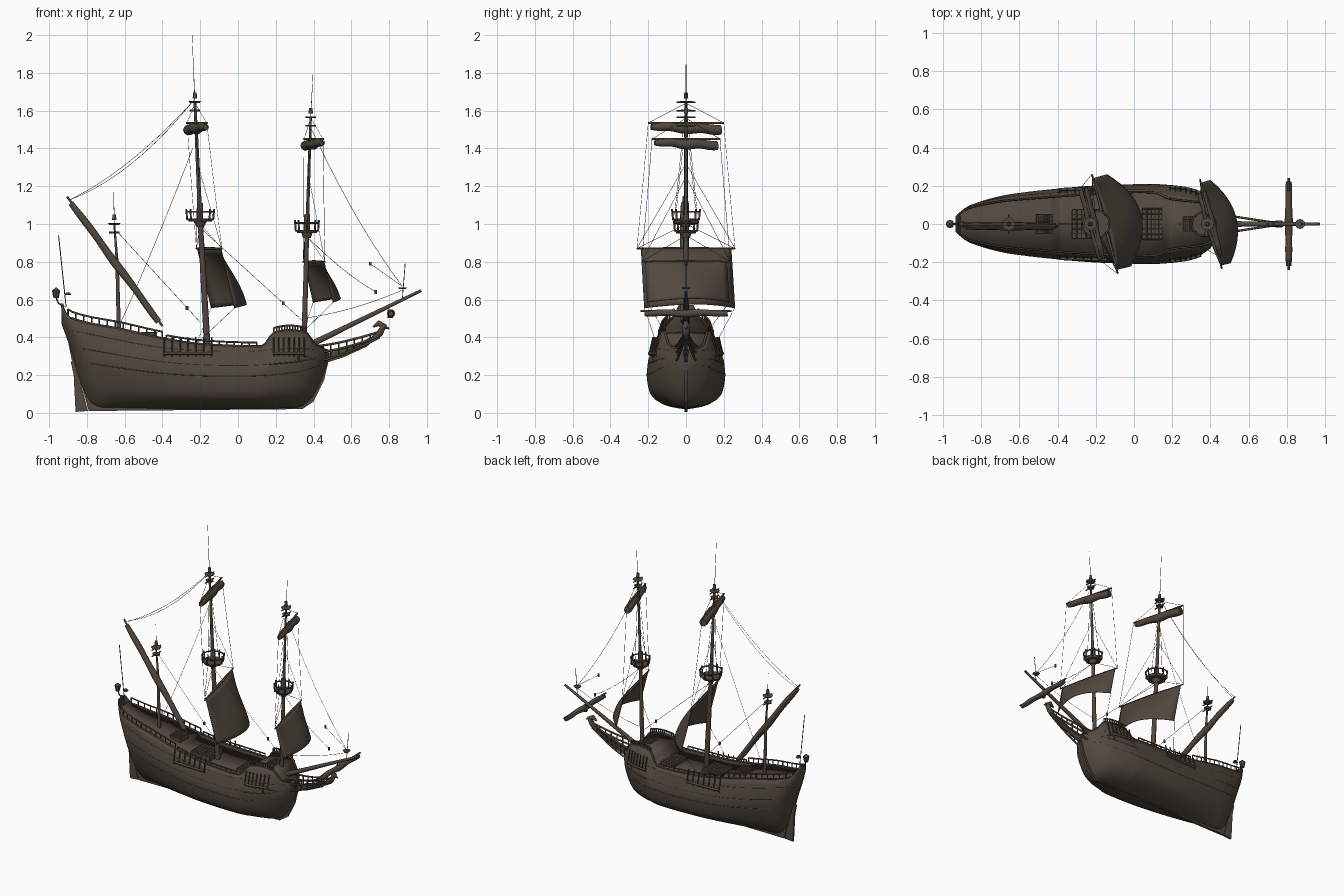
import bpy, bmesh, math
from mathutils import Vector as V

if "Cube" in bpy.data.objects:
    bpy.data.objects.remove(bpy.data.objects["Cube"])
wood = bpy.data.materials.new("weathered_brown")
wood.use_nodes = True
wood.diffuse_color = (0.085, 0.067, 0.05, 1)
wood.node_tree.nodes["Principled BSDF"].inputs["Base Color"].default_value = wood.diffuse_color

def add(name, me, smooth=True):
    ob = bpy.data.objects.new(name, me)
    bpy.context.collection.objects.link(ob)
    me.materials.clear()
    me.materials.append(wood)
    me.polygons.foreach_set("use_smooth", [smooth] * len(me.polygons))
    return ob

def finish(name, bm, smooth=False):
    bmesh.ops.recalc_face_normals(bm, faces=bm.faces)
    me = bpy.data.meshes.new(name)
    bm.to_mesh(me)
    return add(name, me, smooth)

# Round bars, spars or ropes along point paths
def tube(name, paths, r, radii=None, sides=2):
    cu = bpy.data.curves.new(name, "CURVE")
    cu.dimensions, cu.bevel_depth, cu.bevel_resolution = "3D", r, sides
    cu.use_fill_caps = True
    for path in paths:
        sp = cu.splines.new("POLY")
        sp.points.add(len(path) - 1)
        for i, p in enumerate(path):
            sp.points[i].co = (*p, 1)
            sp.points[i].radius = radii[i] if radii else 1
    tmp = bpy.data.objects.new("tmp", cu)
    bpy.context.collection.objects.link(tmp)
    bpy.context.view_layer.update()
    me = bpy.data.meshes.new_from_object(tmp.evaluated_get(bpy.context.evaluated_depsgraph_get()))
    bpy.data.objects.remove(tmp)
    return add(name, me)

# Surface through rows of points
def grid(name, rows, thick, cap=False):
    bm = bmesh.new()
    vs = [[bm.verts.new(p) for p in row] for row in rows]
    for a, b in zip(vs, vs[1:]):
        for i in range(len(a) - 1):
            bm.faces.new((a[i], b[i], b[i + 1], a[i + 1]))
    if cap:
        bm.faces.new(vs[0])
    mod = finish(name, bm, True).modifiers.new("thickness", "SOLIDIFY")
    mod.thickness, mod.offset = thick, 0

# Outline in x, z given thickness along y
def plate(name, outline, half):
    bm = bmesh.new()
    f = bm.faces.new([bm.verts.new((x, -half, z)) for x, z in outline])
    ext = bmesh.ops.extrude_face_region(bm, geom=[f])["geom"]
    bmesh.ops.translate(bm, vec=(0, 2 * half, 0), verts=[v for v in ext if isinstance(v, bmesh.types.BMVert)])
    return finish(name, bm)

def drum(name, c, r1, r2, h, n=12):
    bm = bmesh.new()
    bmesh.ops.create_cone(bm, cap_ends=True, segments=n, radius1=r1, radius2=r2, depth=h)
    finish(name, bm).location = c

# Smooth value from a table of (position, value)
def ease(tab, x):
    n = len(tab)
    i = max([j for j in range(n - 1) if tab[j][0] <= x + 1e-9] or [0])
    slope = lambda a, b: (tab[b][1] - tab[a][1]) / (tab[b][0] - tab[a][0])
    m0, m1 = slope(max(i - 1, 0), i + 1), slope(i, min(i + 2, n - 1))
    h = tab[i + 1][0] - tab[i][0]
    t = (x - tab[i][0]) / h
    return ((2*t**3 - 3*t*t + 1) * tab[i][1] + (t**3 - 2*t*t + t) * h * m0
            + (3*t*t - 2*t**3) * tab[i + 1][1] + (t**3 - t*t) * h * m1)

def span(a, b, n):
    return [a + (b - a) * i / n for i in range(n + 1)]

# Hull lines: half breadth, keel height, top height, inward lean of the top
WIDTH = [(-.93, .04), (-.88, .085), (-.8, .12), (-.65, .157), (-.3, .19), (0, .2), (.2, .197),
         (.33, .17), (.4, .125), (.45, .06), (.475, .012)]
KEEL = [(-.93, .47), (-.88, .33), (-.83, .16), (-.77, .05), (-.65, .03), (.3, .03), (.38, .07), (.44, .18), (.475, .28)]
TOP = [(-.93, .57), (-.89, .505), (-.6, .44), (-.4, .395), (-.2, .365), (.11, .352), (.14, .36),
       (.19, .425), (.36, .425), (.41, .36), (.475, .335)]
LEAN = [(-.93, .95), (-.8, .84), (-.6, .8), (-.3, .82), (.1, .85), (.2, .68), (.36, .72), (.475, .95)]
FULL = [(-.93, 0), (-.8, .1), (-.5, .7), (-.2, 1), (.2, 1), (.35, .6), (.475, .2)]
ROUND = [(0, 0), (.025, .3), (.07, .55), (.2, .86), (.48, 1), (.7, 1), (1, .97)]
VEE = [(0, .03), (.07, .18), (.2, .46), (.48, .83), (.75, 1), (1, 1)]
WALES = ([(-.9, .44), (-.4, .345), (0, .325), (.3, .34), (.45, .33)], [(-.87, .35), (-.4, .27), (0, .25), (.3, .27), (.46, .3)],
         [(-.83, .27), (-.4, .21), (0, .195), (.3, .215), (.45, .26)])

def hull(x, f, side=1, out=0):
    b = ease(FULL, x)
    lean = 1 - (1 - ease(LEAN, x)) * max(0, (f - .6) / .4) ** 1.2
    y = ease(WIDTH, x) * lean * (b * ease(ROUND, f) + (1 - b) * ease(VEE, f)) + out
    return V((x, side * y, ease(KEEL, x) * (1 - f) + ease(TOP, x) * f))

def hull_at(x, z, side, out):
    k = ease(KEEL, x)
    return hull(x, min(1, max(0, (z - k) / (ease(TOP, x) - k))), side, out)

fs = [f ** 1.6 for f in span(0, 1, 16)]
xs = span(-.93, .475, 64)
grid("hull", [[hull(x, f, -1) for f in reversed(fs)] + [hull(x, f) for f in fs[1:]] for x in xs], .008, True)
drop = lambda x: .035 if -.42 < x < .16 else .015
grid("deck", [[hull(x, .97, s) + V((0, 0, .012 - drop(x))) for s in (-1, 1)] for x in xs[1:]], .006)
plate("keel", [(-.79, .01), (.34, .02), (.4, .06), (.455, .17), (.485, .3), (.44, .3), (.4, .12), (.33, .045),
               (-.74, .05), (-.84, .3), (-.87, .3)], .009)
plate("rudder", [(-.86, .005), (-.795, .01), (-.865, .29), (-.885, .27), (-.87, .2)], .008)
plate("stern_knee", [(-.94, .58), (-.925, .58), (-.86, .28), (-.88, .28)], .008)

# Wales, rails, channels, beak rails and anchor on both sides
for s, side in ((1, "left"), (-1, "right")):
    tube(f"{side}_wales", [[hull_at(x, ease(w, x), s, .001) for x in span(w[0][0], w[-1][0], 50)] for w in WALES], .004)
    tube(f"{side}_gunwale", [[hull(x, 1, s) for x in xs[2:-1]]], .006)
    for part, a, b, h in (("poop", -.9, -.4, .035), ("waist", -.38, .1, .02), ("forecastle", .19, .36, .025)):
        lift = V((0, 0, h))
        line = [hull(x, 1, s) for x in span(a, b, 24)]
        tube(f"{side}_{part}_rail", [[p + lift for p in line]], .005)
        tube(f"{side}_{part}_posts", [[p, p + lift] for p in line[::2]], .004)
    for part, a, b in (("main", -.39, -.14), ("fore", .19, .35)):
        foot = [hull_at(x, .315, s, .012) for x in span(a, b, 6)]
        tube(f"{side}_{part}_channel", [foot], .008)
        tube(f"{side}_{part}_deadeyes", [[p - V((0, s * .01, .03)), p, p + V((0, -s * .02, .085))] for p in foot], .004)
    beak = lambda x, z, dz: (x, s * .055 * (1 - (x - .42) / .36), z + dz * ((x - .42) / .33) ** 1.4)
    bars = ((.355, .075), (.32, .085), (.275, .125))
    tube(f"{side}_beak_rails", [[beak(x, *b) for x in span(.42, .75, 10)] for b in bars], .006)
    tube(f"{side}_beak_ribs", [[beak(x, *b) for b in bars] for x in span(.45, .7, 6)], .004)
    a = hull(.33, .7, s, .012)
    tube(f"{side}_anchor", [[a, a + V((.07, -s * .05, -.03))], [a + V((-.01, 0, .03)), a + V((-.01, 0, -.035))]], .005)
plate("beak_knee", [(.45, .26), (.56, .295), (.68, .35), (.74, .4), (.72, .41), (.62, .36), (.45, .31)], .007)
tube("figurehead", [[(.7, 0, .38), (.75, 0, .42), (.77, 0, .46), (.745, 0, .475), (.715, 0, .455)]], .012, [1, 1.5, 1.6, 1.3, .4])
tube("figurehead_beak", [[(.77, 0, .46), (.8, 0, .445)]], .012, [1, .3])

# Deck fittings
for name, x, z, l, w, h in (("main_hatch", .11, .328, .13, .16, .03), ("aft_hatch", -.25, .35, .15, .15, .035),
                            ("cabin_roof", -.47, .41, .08, .1, .03), ("fore_hatch", .29, .415, .06, .08, .025)):
    u0, u1, top = x - l / 2, x + l / 2, z + h / 2
    plate(name, [(u0, z - h), (u1, z - h), (u1, top), (u0, top)], w / 2)
    tube(name + "_grating", [[(u0, y, top), (u1, y, top)] for y in span(-w / 2, w / 2, 6)]
         + [[(u, -w / 2, top), (u, w / 2, top)] for u in span(u0, u1, 6)], .003, sides=1)

# Masts with fighting tops
def mast(name, foot, mid, head, tip, r, nest):
    foot, mid, head = V(foot), V(mid), V(head)
    tube(name + "_lower", [[foot, mid]], r, [1.1, .85], 3)
    tube(name + "_upper", [[mid, head]], r, [.75, .45], 3)
    tube(name + "_pole", [[head, tip]], .002, [1, .4])
    if nest:
        ring = [V((nest * math.cos(t), nest * math.sin(t), 0)) for t in span(0, math.tau, 16)]
        drum(name + "_nest_floor", mid, nest * .85, nest, .016, 16)
        drum(name + "_nest_cone", mid - V((0, 0, .02)), .02, nest * .5, .03)
        tube(name + "_nest_rail", [[mid + p * 1.05 + V((0, 0, .045)) for p in ring]], .005)
        tube(name + "_nest_posts", [[mid + p * .98, mid + p * 1.06 + V((0, 0, .06))] for p in ring[:-1:2]], .005)
        tube(name + "_cap", [[mid, mid + V((0, 0, .09))]], .016)
    for k in (0, 1):
        p = head - V((0, 0, .045 * k))
        drum(f"{name}_crosstree_{k}", p, .022, .034 - k * .008, .01)
        tube(f"{name}_crossbars_{k}", [[p - v, p + v] for v in (V((0, .05, 0)), V((.028, 0, 0)))], .004)
    drum(name + "_truck", head + V((0, 0, .035)), .012, .009, .03)

mast("main_mast", (-.16, 0, .3), (-.2, 0, 1.02), (-.228, 0, 1.645), (-.243, 0, 2.0), .017, .07)
mast("fore_mast", (.35, 0, .38), (.365, 0, .96), (.385, 0, 1.565), (.397, 0, 1.8), .014, .06)
mast("mizzen_mast", (-.63, 0, .4), (-.64, 0, .8), (-.655, 0, 1.0), (-.658, 0, 1.17), .011, 0)
tube("bowsprit", [[(.36, 0, .35), (.97, 0, .648)]], .016, [1.1, .5], 3)
tube("sprit_pole", [[(.87, 0, .6), (.885, 0, .79)]], .002)
drum("sprit_top", (.87, 0, .66), .016, .026, .01)
drum("hanging_block", (.805, 0, .525), .015, .012, .045)

# Square sails: cloth blown forward from a yard between a and b
def square_sail(name, a, b, height, bulge, shift):
    a, b = V(a), V(b)
    tube(name + "_yard", [[a, (a + b) / 2, b]], .009, [.5, 1, .5])
    d = (b - a).normalized()
    fwd = V((-d.y, d.x, 0))
    rows = [[a.lerp(b, .04 + .92 * u) + V((0, 0, -height * v + .02 * v * math.sin(math.pi * u)))
             + fwd * (shift * v + bulge * (.1 + .9 * math.sin(v * 1.57)) * (1 - (2 * u - 1) ** 2))
             for u in span(0, 1, 16)] for v in span(0, 1, 12)]
    grid(name, rows, .005)
    return rows[-1][0], rows[-1][-1]

main_yard = (-.22, .26, .87), (-.085, -.26, .87)
fore_yard = (.345, .235, .8), (.46, -.235, .8)
main_clews = square_sail("main_sail", *main_yard, .315, .12, .075)
fore_clews = square_sail("fore_sail", *fore_yard, .215, .085, .05)

# Furled sails bundled below their yards
def furled(name, a, b, r, sag, deep=0):
    a, b = V(a), V(b)
    tube(name + "_yard", [[a, b]], .006)
    us = span(.04, .96, 20)
    tube(name, [[a.lerp(b, u) - V((0, 0, sag * (1 + deep * (1 - u)) + .003 * math.sin(15 * u))) for u in us]], r,
         [.65 + .3 * math.sin(math.pi * u) + deep * .3 * (.5 - u) + .06 * math.sin(17 * u) for u in us], 3)

main_top = (-.27, .2, 1.535), (-.165, -.2, 1.535)
fore_top = (.35, .18, 1.45), (.45, -.18, 1.45)
furled("main_topsail", *main_top, .03, .018, 1)
furled("fore_topsail", *fore_top, .028, .017, 1)
furled("sprit_sail", (.81, .24, .54), (.81, -.24, .54), .021, .012)
furled("lateen_sail", (-.4, -.012, .46), (-.905, -.012, 1.145), .023, .004)

# Stern lanterns and flagstaff
tube("flagstaff", [[(-.91, 0, .56), (-.95, 0, .94)]], .0025)
drum("stern_lantern", (-.963, 0, .628), .014, .022, .04, 8)
drum("lantern_cap", (-.963, 0, .655), .02, .004, .015, 8)
tube("lantern_bracket", [[(-.92, 0, .56), (-.95, 0, .58), (-.963, 0, .61)]], .004)
drum("poop_lamp", (-.9, 0, .63), .018, .01, .014, 8)

# Rigging
def rope(a, b, sag=0):
    return [V(a).lerp(V(b), u) - V((0, 0, sag * 4 * u * (1 - u))) for u in span(0, 1, 10)]

ropes = [rope((-.23, 0, 1.66), (-.885, y, 1.13), .06 + y) for y in (-.01, .01)]
ropes += [rope((.39, 0, 1.5), (.87, 0, .67), .05), rope((.37, 0, .93), (.73, 0, .64), .02),
          rope((-.2, 0, .98), (.35, 0, .48)), rope((-.64, 0, .96), (-.2, 0, .48)),
          rope((.7, 0, .79), (.87, 0, .67)), rope((.34, 0, .5), (.87, 0, .65), .02), rope((-.24, 0, 1.4), (-.62, 0, .48), .02)]
for tips, yard, clews, head, nest in ((main_top, main_yard, main_clews, V((-.228, 0, 1.64)), V((-.2, 0, 1))),
                                      (fore_top, fore_yard, fore_clews, V((.385, 0, 1.56)), V((.365, 0, .94)))):
    for t, y, clew, s in zip(tips, yard, clews, (1, -1)):
        ropes += [rope(head, t), rope(t, y, .01), rope(nest, y), rope(clew, hull(nest.x - .02, 1, s)),
                  rope(head.lerp(nest, .5), y), rope(head, nest + V((0, s * .06, .05)))]
tube("rigging", ropes, .0012, sides=0)
tube("stay_blocks", [[(x, 0, z - .01), (x, 0, z + .01)] for x, z in ((.24, .58), (.7, .79), (.73, .64), (-.27, .555))], .007)
